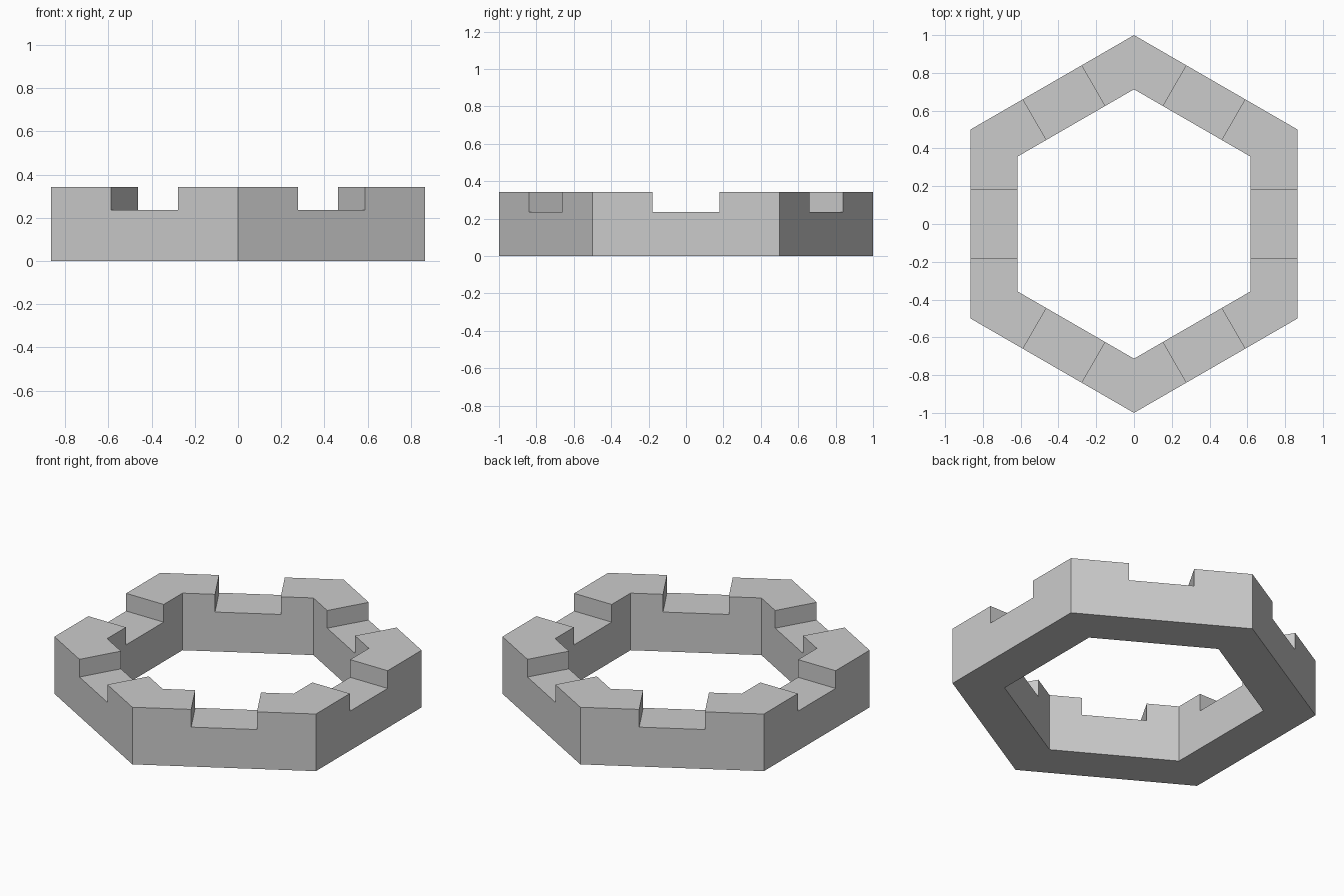
import bpy, bmesh
from math import radians, cos
from mathutils import Matrix, Vector

cube = bpy.data.objects.get("Cube")
if cube:
    bpy.data.objects.remove(cube, do_unlink=True)

OUTER, INNER = 1.0, 0.713      # corner radii of the hexagonal ring
HEIGHT, NOTCH_Z = 0.342, 0.236
NOTCH = 0.179                  # half width of each notch

stone = bpy.data.materials.new("light_grey")
stone.use_nodes = True
grey = (0.6, 0.6, 0.6, 1)
stone.diffuse_color = grey
stone.node_tree.nodes["Principled BSDF"].inputs["Base Color"].default_value = grey


def wall_profile(radius):
    """Notched elevation of one wall, standing at its apothem on +x."""
    x, end = radius * cos(radians(30)), radius / 2
    outline = [(-end, 0), (end, 0), (end, HEIGHT), (NOTCH, HEIGHT),
               (NOTCH, NOTCH_Z), (-NOTCH, NOTCH_Z), (-NOTCH, HEIGHT), (-end, HEIGHT)]
    return [Vector((x, y, z)) for y, z in outline]


bm = bmesh.new()
for side in range(6):
    turn = Matrix.Rotation(radians(60 * side), 3, 'Z')
    outer = [bm.verts.new(turn @ p) for p in wall_profile(OUTER)]
    inner = [bm.verts.new(turn @ p) for p in wall_profile(INNER)]
    bm.faces.new(outer)
    bm.faces.new(inner[::-1])
    # Bridge the two elevations, leaving the mitred wall ends open
    for i in range(len(outer)):
        if i not in (1, 7):
            j = (i + 1) % len(outer)
            bm.faces.new((outer[j], outer[i], inner[i], inner[j]))

# Join the six walls and make each raised corner one flat top
bmesh.ops.remove_doubles(bm, verts=bm.verts, dist=0.0005)
mitres = [e for e in bm.edges if len(e.link_faces) == 2
          and all(f.calc_center_median().z > HEIGHT - 0.001 for f in e.link_faces)]
bmesh.ops.dissolve_edges(bm, edges=mitres, use_verts=False)
bmesh.ops.recalc_face_normals(bm, faces=bm.faces)

mesh = bpy.data.meshes.new("notched_hexagonal_ring")
bm.to_mesh(mesh)
bm.free()
mesh.materials.append(stone)
ring = bpy.data.objects.new("notched_hexagonal_ring", mesh)
bpy.context.collection.objects.link(ring)
